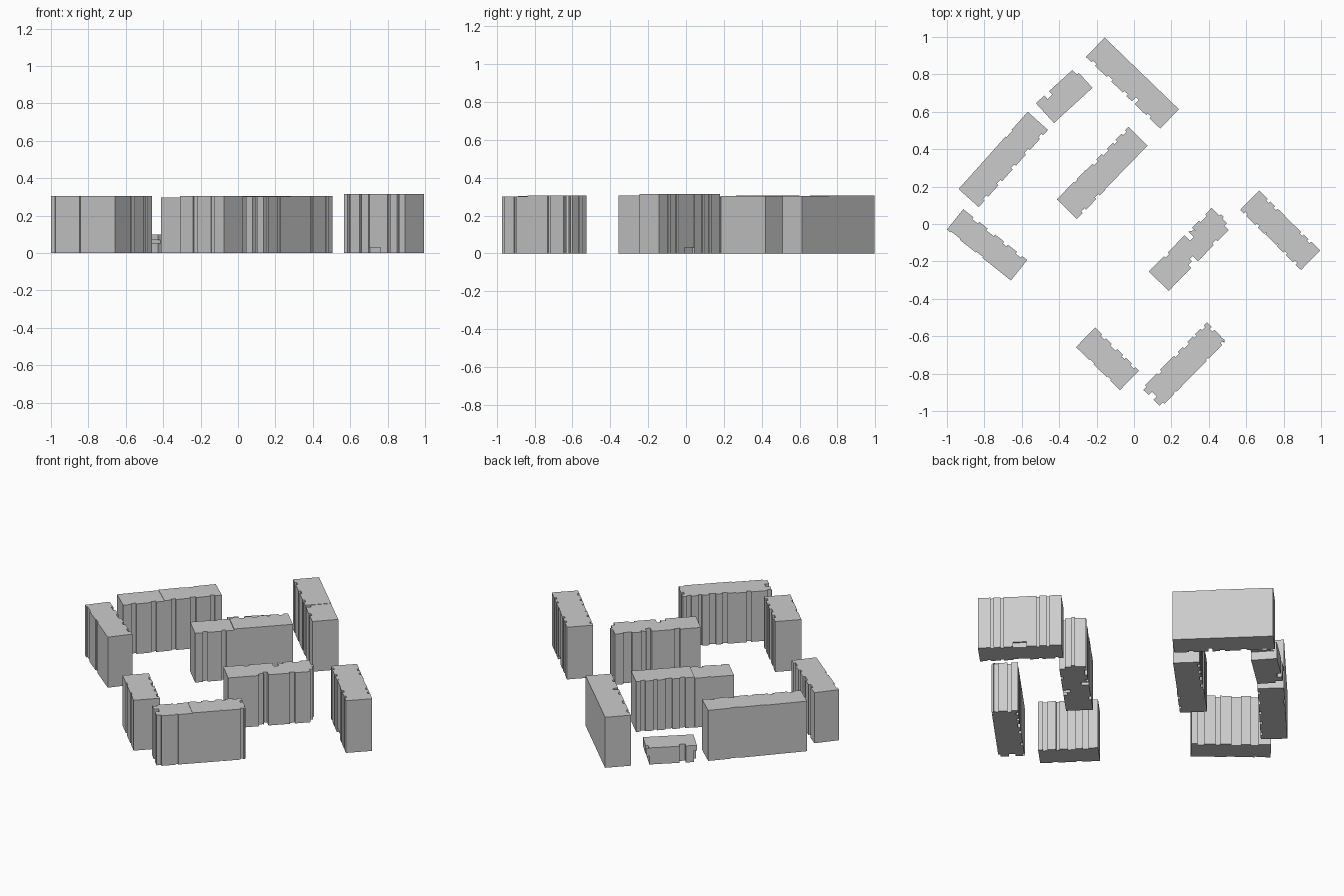
import bpy, bmesh
from mathutils import Vector

if "Cube" in bpy.data.objects:
    bpy.data.objects.remove(bpy.data.objects["Cube"])


def prism(name, pts, z0, z1):
    """Closed vertical prism from a counter-clockwise outline."""
    bm = bmesh.new()
    face = bm.faces.new([bm.verts.new((p.x, p.y, z0)) for p in pts])
    top = bmesh.ops.extrude_face_region(bm, geom=[face])
    verts = [g for g in top['geom'] if isinstance(g, bmesh.types.BMVert)]
    bmesh.ops.translate(bm, verts=verts, vec=(0, 0, z1 - z0))
    bmesh.ops.recalc_face_normals(bm, faces=bm.faces)
    me = bpy.data.meshes.new(name)
    bm.to_mesh(me)
    bm.free()
    ob = bpy.data.objects.new(name, me)
    bpy.context.collection.objects.link(ob)
    return ob


def edge(p, q, bays):
    """Wall line from p to q with bays (start, end, depth); negative is a recess."""
    d = q - p
    out = Vector((d.y, -d.x)).normalized()
    pts = [] if bays and bays[0][0] == 0 else [p]
    for s, e, dep in bays:
        off = out * dep
        if s > 0:
            pts.append(p + d * s)
        pts += [p + d * s + off, p + d * e + off]
        if e < 1:
            pts.append(p + d * e)
    return pts


def section(name, a, b, w, u0, u1, z, sides=((), (), (), ()), shrink=0.0):
    """Part u0..u1 of a building whose first long wall runs a to b, w deep."""
    a, b = Vector(a), Vector(b)
    d = b - a
    n = Vector((-d.y, d.x)).normalized()
    p, q = a + d * u0 + n * shrink, a + d * u1 + n * shrink
    up = n * (w - 2 * shrink)
    c = [p, q, q + up, p + up]
    pts = []
    for i in range(4):
        pts += edge(c[i], c[(i + 1) % 4], sides[i])
    return prism(name, pts, *z)


R = -0.012
PAIR = ((0.2, 0.32, R), (0.68, 0.8, R))
TRIPLE = ((0.12, 0.2, R), (0.45, 0.55, R), (0.8, 0.88, R))
FINE = ((0.08, 0.16, R), (0.3, 0.36, R), (0.5, 0.62, R), (0.75, 0.84, R))
END = ((0.3, 0.7, 0.006),)
NONE = ()

# north block, two stairwell sections
a, b = (-0.257, 0.893), (0.14, 0.51)
section("north_block_long", a, b, 0.144, 0, 0.62, (0, 0.305), (TRIPLE, NONE, NONE, NONE))
section("north_block_short", a, b, 0.144, 0.62, 1, (0, 0.303), (((0, 0.1, -0.03), (0.5, 0.62, R)), NONE, NONE, NONE))

# north-west block
a, b = (-0.83, 0.09), (-0.46, 0.503)
section("northwest_block_lower", a, b, 0.145, 0, 0.42, (0, 0.302), (PAIR, NONE, NONE, NONE))
section("northwest_block_upper", a, b, 0.145, 0.42, 1, (0, 0.305), (TRIPLE, NONE, ((0.4, 0.55, -0.006),), NONE))

# inner courtyard block
a, b = (-0.305, 0.027), (0.075, 0.417)
section("courtyard_block_lower", a, b, 0.15, 0, 0.4, (0, 0.297), (PAIR, NONE, ((0.3, 0.4, -0.006),), NONE))
section("courtyard_block_upper", a, b, 0.15, 0.4, 1, (0, 0.303), (NONE, NONE, FINE, NONE), 0.003)

# west block
section("west_block", (-1.0, -0.03), (-0.658, -0.302), 0.14, 0, 1, (0, 0.305),
        (((0.06, 0.2, -0.006), (0.45, 0.55, -0.006)), NONE, FINE, NONE))

# centre-east block with pinched stairwell
section("center_east_block", (0.185, -0.358), (0.52, -0.018), 0.148, 0, 1, (0, 0.306),
        (((0.36, 0.42, -0.022), (0.42, 0.47, -0.04), (0.72, 0.78, R)),
         ((0.0, 0.22, -0.02), (0.45, 0.6, 0.012)),
         ((0.1, 0.2, R), (0.31, 0.37, -0.02), (0.37, 0.43, -0.042), (0.7, 0.76, R)), NONE))

# east block: core, roof and raised balcony stacks on both long sides
a, b = (0.567, 0.075), (0.893, -0.246)
section("east_block_core", a, b, 0.146, 0, 1, (0, 0.315),
        (((0.06, 0.1, R), (0.25, 0.29, R), (0.4, 0.6, R), (0.71, 0.75, R), (0.87, 0.91, R)), NONE,
         ((0.15, 0.19, R), (0.27, 0.31, R), (0.42, 0.58, R), (0.7, 0.74, R), (0.82, 0.86, R)), NONE))
av, bv = Vector(a), Vector(b)
nrm = Vector((-(bv - av).y, (bv - av).x)).normalized()
for label, off in (("front", 0.002), ("rear", 0.133)):
    section("east_balcony_" + label, av + nrm * off, bv + nrm * off, 0.011,
            0.41, 0.59, (0.03, 0.315))

# south-west short block
section("south_short_block", (-0.31, -0.658), (-0.075, -0.888), 0.146, 0, 1, (0, 0.304),
        (((0.3, 0.4, -0.006), (0.7, 0.78, -0.006)), NONE, FINE, NONE))

# south block, two sections with stepped ends
a, b = (0.145, -0.98), (0.492, -0.626)
section("south_block_lower", a, b, 0.144, 0.0, 0.4, (0, 0.302),
        (((0, 0.13, -0.012), (0.5, 0.6, -0.006)), NONE,
         ((0.3, 0.42, R), (0.88, 1, -0.012)), ((0.35, 0.6, -0.025),)))
section("south_block_upper", a, b, 0.144, 0.4, 1, (0, 0.305),
        (((0.5, 0.56, -0.006), (0.9, 1, -0.012)), ((0.0, 0.25, -0.012), (0.6, 0.75, -0.015)), FINE, NONE))

# low pavilion: body, overhanging roof and porch
a, b = (-0.428, 0.54), (-0.222, 0.728)
section("pavilion_body", a, b, 0.143, 0.06, 0.94, (0, 0.1),
        (NONE, NONE, ((0.68, 0.82, -0.025),), NONE))
section("pavilion_roof_edge", a, b, 0.143, 0.94, 1, (0.05, 0.1), (NONE, ((0.75, 1, -0.02),), NONE, NONE))
section("pavilion_end_steps", a, b, 0.1, 0.0, 0.06, (0, 0.05))
section("pavilion_end_canopy", a, b, 0.143, 0.0, 0.06, (0.07, 0.1))
